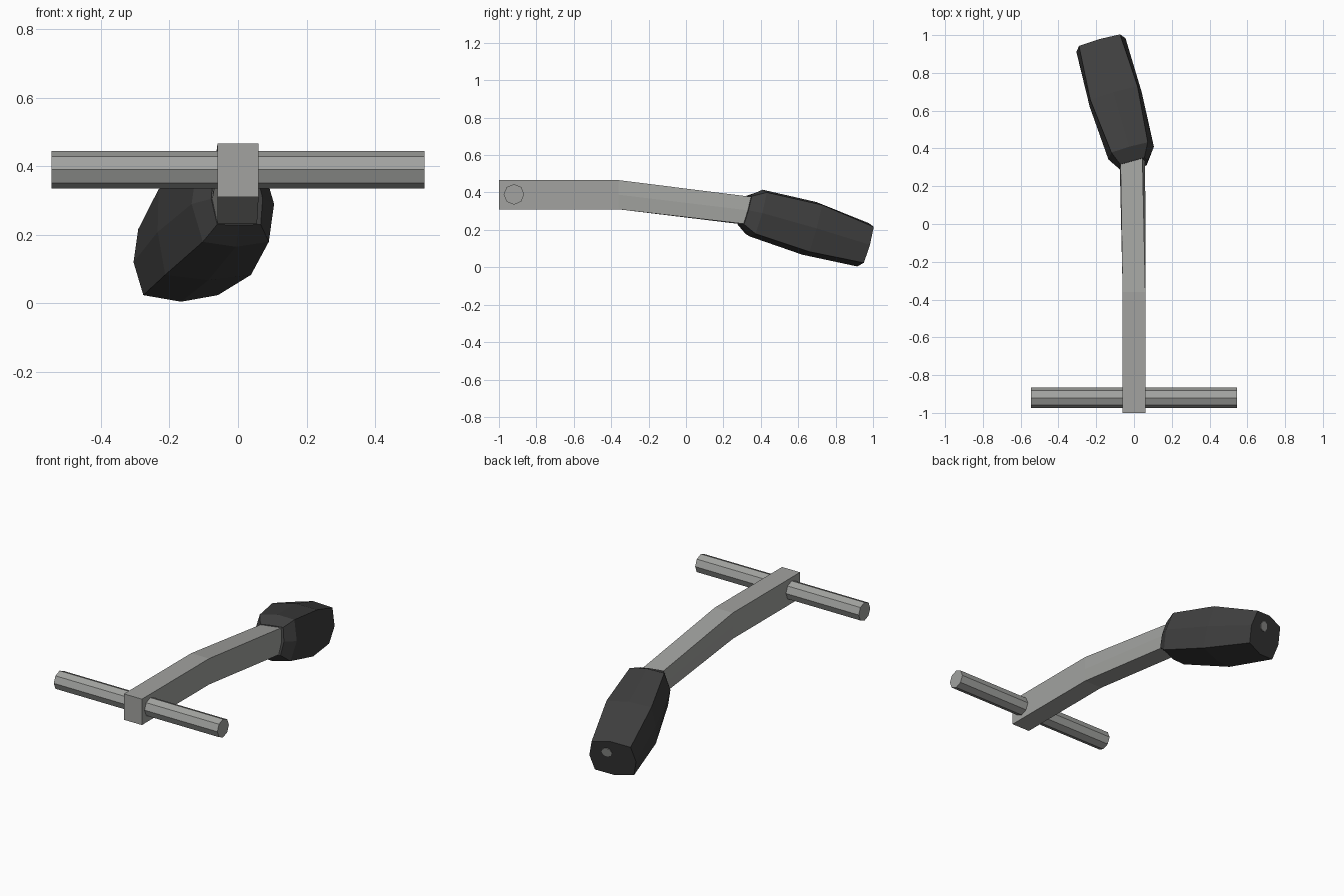
import bpy
import bmesh
import math
from mathutils import Vector, Matrix

if "Cube" in bpy.data.objects:
    bpy.data.objects.remove(bpy.data.objects["Cube"])


def material(name, rgb):
    m = bpy.data.materials.new(name)
    m.diffuse_color = (*rgb, 1)
    m.use_nodes = True
    m.node_tree.nodes["Principled BSDF"].inputs["Base Color"].default_value = m.diffuse_color
    return m


METAL = material("grey metal", (0.36, 0.365, 0.35))
RUBBER = material("black rubber", (0.05, 0.05, 0.05))


def finish(bm, name, mat):
    bmesh.ops.recalc_face_normals(bm, faces=bm.faces[:])
    me = bpy.data.meshes.new(name)
    bm.to_mesh(me)
    bm.free()
    me.materials.append(mat)
    ob = bpy.data.objects.new(name, me)
    bpy.context.collection.objects.link(ob)
    return ob


def loft(name, rings, mat):
    """Skin a closed tube through rings of equal point count."""
    bm = bmesh.new()
    loops = [[bm.verts.new(p) for p in ring] for ring in rings]
    n = len(loops[0])
    for a, b in zip(loops, loops[1:]):
        for i in range(n):
            j = (i + 1) % n
            bm.faces.new((a[i], a[j], b[j], b[i]))
    bm.faces.new(loops[0])
    bm.faces.new(loops[-1])
    return finish(bm, name, mat)


def cylinder(name, radius, depth, sides, matrix, mat):
    bm = bmesh.new()
    bmesh.ops.create_cone(bm, cap_ends=True, segments=sides, radius1=radius,
                          radius2=radius, depth=depth, matrix=matrix)
    return finish(bm, name, mat)


# Grip frame: right, axis and up directions of the bent-away handle
tip = Vector((-0.175, 0.947, 0.12))
base = Vector((-0.015, 0.375, 0.29))
axis = (tip - base).normalized()
right = axis.cross(Vector((0, 0, 1))).normalized()
up = right.cross(axis)


def grip_ring(c, w, h, wm, hm):
    """Square section with bulging side middles."""
    pts = [(-w, -h), (0, -hm), (w, -h), (wm, 0), (w, h), (0, hm), (-w, h), (-wm, 0)]
    return [Vector(c) + right * u + up * v for u, v in pts]


loft("grip", [
    grip_ring((-0.003, 0.313, 0.305), 0.066, 0.078, 0.078, 0.08),
    grip_ring(base, 0.10, 0.115, 0.125, 0.13),
    grip_ring((-0.097, 0.66, 0.208), 0.13, 0.13, 0.143, 0.146),
    grip_ring(tip, 0.113, 0.10, 0.135, 0.12),
], RUBBER)


# Lever arm: square bar, bent downwards, slightly swollen where it meets the grip
def bar_ring(y, z):
    return [Vector((x, y, z + dz)) for x, dz in
            ((-0.06, -0.078), (0.06, -0.078), (0.06, 0), (0.06, 0.078), (-0.06, 0.078), (-0.06, 0))]


end = [Vector((-0.008, 0.335, 0.302)) + right * u + up * v for u, v in
       ((-0.06, -0.075), (0.06, -0.075), (0.07, 0), (0.06, 0.075), (-0.06, 0.075), (-0.07, 0))]
loft("lever_arm", [bar_ring(-1.0, 0.388), bar_ring(-0.36, 0.388), end], METAL)

# Octagonal cross rod
cylinder("cross_rod", 0.055, 1.09, 8,
         Matrix.Translation((0, -0.92, 0.39)) @ Matrix.Rotation(math.pi / 2, 4, 'Y'), METAL)

# Small button on the end of the grip
frame = Matrix((right, up, -axis)).transposed().to_4x4()
cylinder("end_button", 0.03, 0.008, 8,
         Matrix.Translation(tip + right * 0.03 + up * 0.04) @ frame, METAL)
